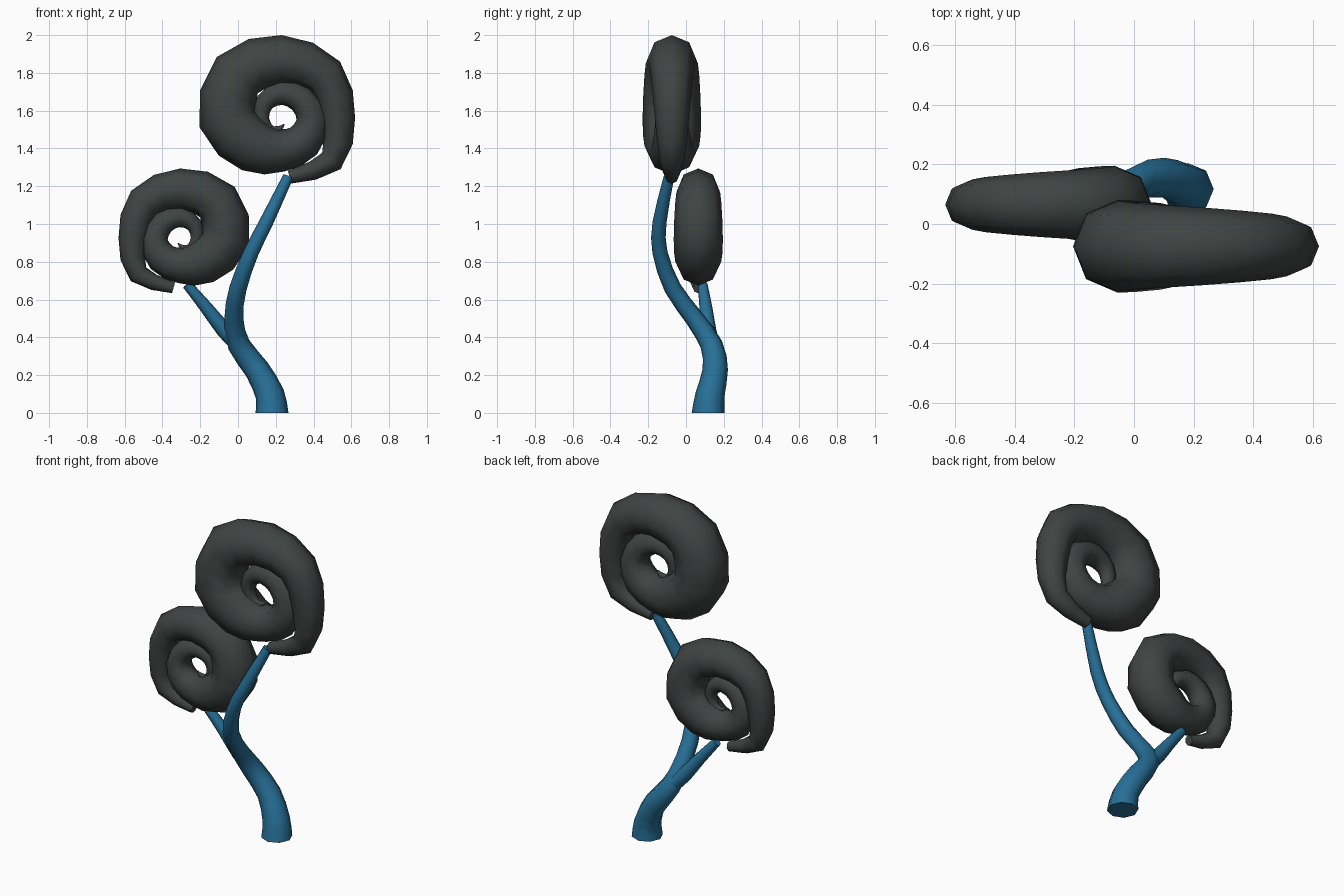
import bpy, bmesh
from math import sin, cos, radians, tau
from mathutils import Vector

if "Cube" in bpy.data.objects:
    bpy.data.objects.remove(bpy.data.objects["Cube"], do_unlink=True)


def material(name, rgb):
    m = bpy.data.materials.new(name)
    m.use_nodes = True
    m.diffuse_color = (*rgb, 1)
    m.node_tree.nodes["Principled BSDF"].inputs["Base Color"].default_value = (*rgb, 1)
    return m


foliage = material("dark slate foliage", (0.05, 0.058, 0.057))
bark = material("blue bark", (0.02, 0.16, 0.31))


def smooth_path(keys, steps):
    """Catmull-Rom through (x, y, z, radius) keys."""
    k = [Vector(p) for p in keys]
    k = [2 * k[0] - k[1]] + k + [2 * k[-1] - k[-2]]
    out = []
    for a, b, c, d in zip(k, k[1:], k[2:], k[3:]):
        for s in range(steps):
            t = s / steps
            out.append(0.5 * (2 * b + (c - a) * t + (2 * a - 5 * b + 4 * c - d) * t ** 2
                              + (3 * b - a - 3 * c + d) * t ** 3))
    return out + [k[-2]]


def tube(name, keys, mat, steps=2, sides=8, flat_base=False):
    """Tapered capped tube swept along the smoothed keys."""
    path = smooth_path(keys, steps)
    pts = [p.to_3d() for p in path]
    bm = bmesh.new()
    rings = []
    for i, p in enumerate(pts):
        tangent = (pts[min(i + 1, len(pts) - 1)] - pts[max(i - 1, 0)]).normalized()
        if flat_base and i == 0:
            tangent = Vector((0, 0, 1))
        side = tangent.cross(Vector((0, 1, 0))).normalized()
        up = side.cross(tangent)
        rings.append([bm.verts.new(p + path[i].w * (side * cos(tau * j / sides) + up * sin(tau * j / sides)))
                      for j in range(sides)])
    for a, b in zip(rings, rings[1:]):
        for j in range(sides):
            n = (j + 1) % sides
            bm.faces.new((a[j], a[n], b[n], b[j]))
    caps = [bm.faces.new(rings[0]), bm.faces.new(rings[-1])]
    bmesh.ops.recalc_face_normals(bm, faces=bm.faces)
    for f in bm.faces:
        f.smooth = f not in caps
    mesh = bpy.data.meshes.new(name)
    bm.to_mesh(mesh)
    bm.free()
    mesh.materials.append(mat)
    obj = bpy.data.objects.new(name, mesh)
    bpy.context.collection.objects.link(obj)
    return obj


# Curled crown profile: angle, distance from the centre, tube radius
CURL = [(-82, .31, .035), (-40, .345, .065), (0, .30, .09), (45, .325, .11),
        (90, .315, .13), (135, .33, .145), (180, .285, .155), (225, .20, .145),
        (270, .165, .113), (315, .165, .10), (360, .165, .085), (405, .15, .075),
        (450, .14, .065), (495, .125, .05), (540, .105, .04), (585, .085, .03),
        (620, .05, .015), (660, .03, .003)]


def crown(name, centre, size, mirror):
    x, y, z = centre
    keys = [(x + mirror * size * r * cos(radians(a)), y, z + size * r * sin(radians(a)), size * w)
            for a, r, w in CURL]
    return tube(name, keys, foliage)


crown("large_curled_crown", (.23, -.075, 1.555), 1, 1)
crown("small_curled_crown", (-.305, .065, .92), .84, -1)

# Trunk bending up to the large crown
tube("trunk", [(.18, .117, 0, .087), (.168, .128, .1, .077), (.10, .155, .23, .067),
               (.005, .135, .36, .06), (-.022, .045, .5, .05), (0, -.07, .66, .046),
               (.07, -.138, .85, .04), (.15, -.14, 1.01, .037), (.265, -.09, 1.25, .028)],
     bark, flat_base=True)

# Side branch to the small crown
tube("side_branch", [(.005, .135, .36, .045), (-.075, .118, .44, .042),
                     (-.17, .105, .56, .034), (-.27, .088, .68, .026)], bark)
